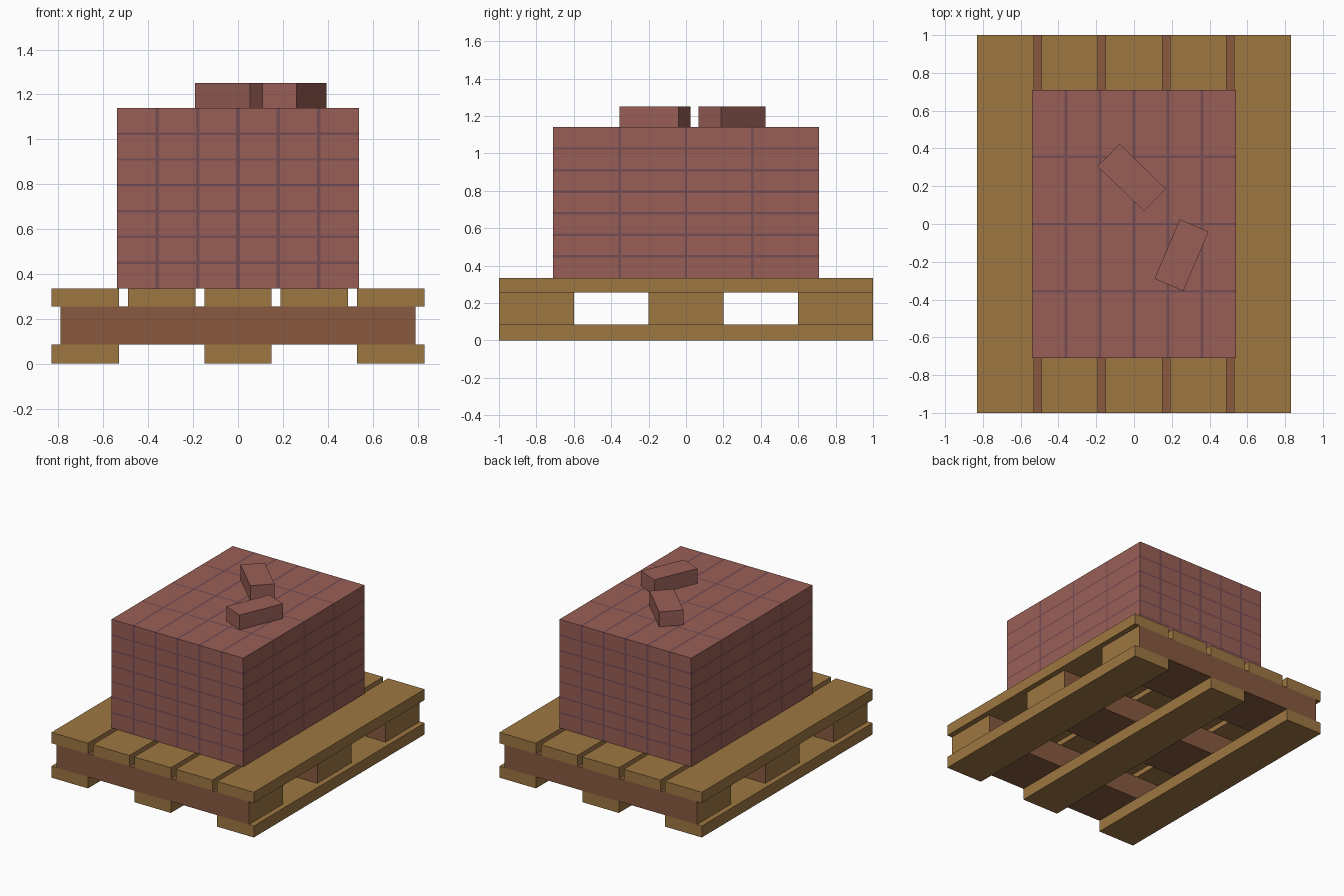
import bpy, bmesh
from math import radians
from mathutils import Vector, Matrix

cube = bpy.data.objects.get("Cube")
if cube:
    bpy.data.objects.remove(cube, do_unlink=True)


def make_material(name, rgb):
    linear = [((c / 255 + 0.055) / 1.055) ** 2.4 for c in rgb] + [1]
    mat = bpy.data.materials.new(name)
    mat.use_nodes = True
    mat.diffuse_color = linear
    bsdf = next(n for n in mat.node_tree.nodes if n.type == 'BSDF_PRINCIPLED')
    bsdf.inputs["Base Color"].default_value = linear
    return mat


TAN = make_material("tan wood", (158, 119, 66))
BROWN = make_material("brown wood", (136, 90, 63))
BRICK = make_material("red brick", (153, 95, 87))
MORTAR = make_material("purple mortar", (117, 76, 84))


def add_box(name, low, high, materials, edit=None, turn=0):
    """Box between two corners, turned about its own centre."""
    low, high = Vector(low), Vector(high)
    bm = bmesh.new()
    bmesh.ops.create_cube(bm, size=1, matrix=Matrix.Diagonal((*(high - low), 1)))
    if edit:
        edit(bm)
    mesh = bpy.data.meshes.new(name)
    bm.to_mesh(mesh)
    bm.free()
    for mat in materials:
        mesh.materials.append(mat)
    obj = bpy.data.objects.new(name, mesh)
    obj.location = (low + high) / 2
    obj.rotation_euler.z = radians(turn)
    bpy.context.collection.objects.link(obj)
    return obj


# Pallet: heights of its three layers
BASE_TOP, BEAM_TOP, DECK_TOP = 0.085, 0.255, 0.335
PLANK = 0.3

# Bottom runners and deck planks
for i in (-1, 0, 1):
    x = i * 0.68
    add_box(f"bottom_plank_{i + 2}", (x - PLANK / 2, -1, 0),
            (x + PLANK / 2, 1, BASE_TOP), [TAN])
for i in range(5):
    x = (i - 2) * 0.34
    add_box(f"deck_plank_{i + 1}", (x - PLANK / 2, -1, BEAM_TOP),
            (x + PLANK / 2, 1, DECK_TOP), [TAN])


# Cross beams with tan sawn ends
def paint_ends(bm):
    bm.normal_update()
    for f in bm.faces:
        f.material_index = int(abs(f.normal.x) > 0.5)


for i in (-1, 0, 1):
    y = i * 0.8
    add_box(f"cross_beam_{i + 2}", (-0.79, y - 0.2, BASE_TOP),
            (0.79, y + 0.2, BEAM_TOP), [BROWN, TAN], paint_ends)

# Brick stack with flush mortar joints
STACK = Vector((1.08, 1.42, 0.805))
COUNTS = (6, 4, 7)
JOINTS = (0.016, 0.013, 0.011)


def joint_lines(axis):
    n = COUNTS[axis]
    return [STACK[axis] * (k / n - 0.5) for k in range(1, n)]


def cut_joints(bm):
    for axis in range(3):
        normal = Vector([int(a == axis) for a in range(3)])
        for line in joint_lines(axis):
            for side in (-0.5, 0.5):
                bmesh.ops.bisect_plane(
                    bm, geom=bm.verts[:] + bm.edges[:] + bm.faces[:],
                    plane_co=normal * (line + side * JOINTS[axis]), plane_no=normal)
    for f in bm.faces:
        c = f.calc_center_median()
        f.material_index = int(any(abs(c[a] - line) < JOINTS[a] / 2
                                   for a in range(3) for line in joint_lines(a)))


add_box("brick_stack", (-STACK.x / 2, -STACK.y / 2, DECK_TOP),
        (STACK.x / 2, STACK.y / 2, DECK_TOP + STACK.z), [BRICK, MORTAR], cut_joints)

# Two loose bricks lying on the stack
half = Vector((0.171, 0.083, 0.055))
for n, (x, y, turn) in enumerate([(-0.012, 0.246, -44), (0.252, -0.165, 67)], 1):
    centre = Vector((x, y, DECK_TOP + STACK.z + half.z))
    add_box(f"loose_brick_{n}", centre - half, centre + half, [BRICK], turn=turn)
